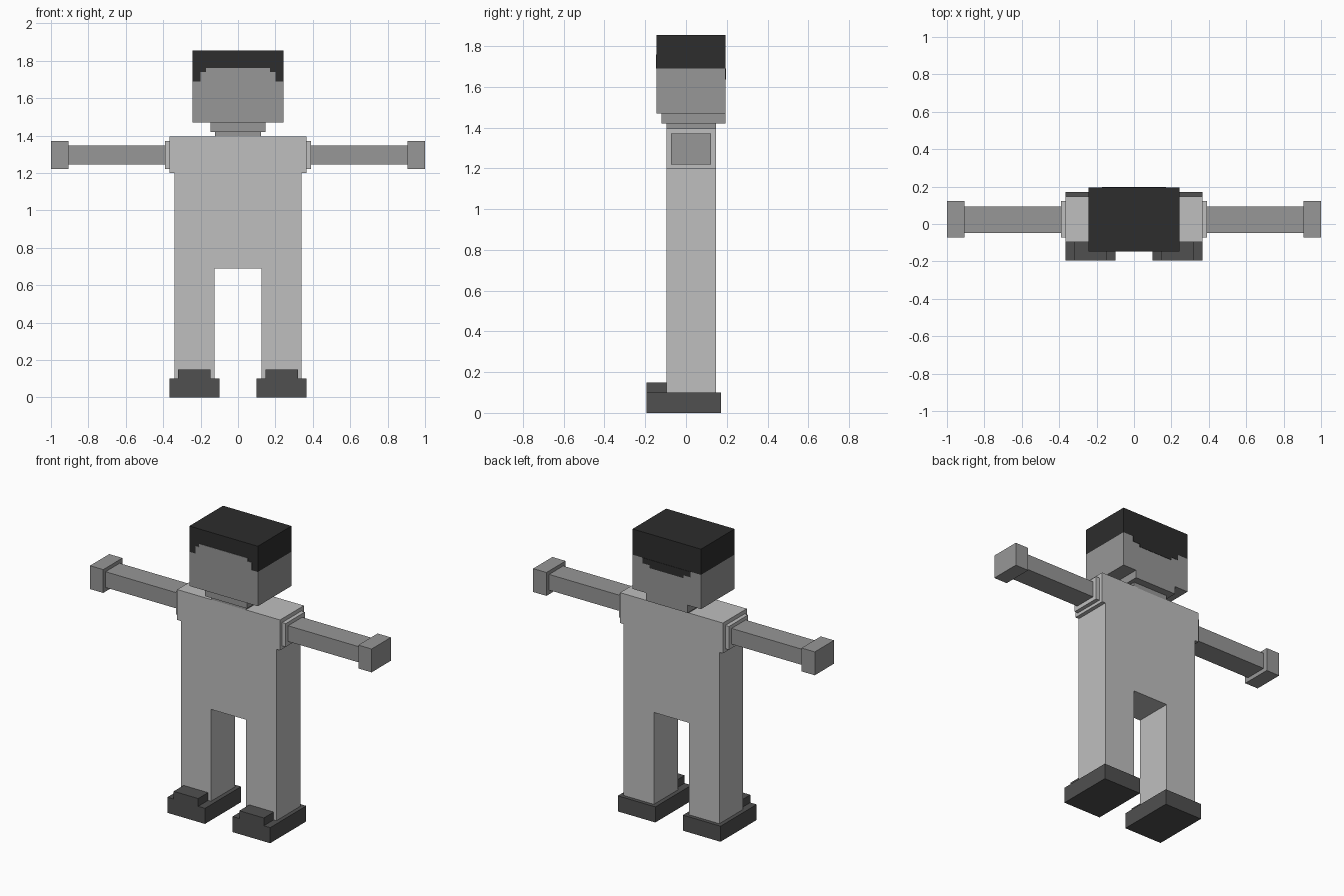
import bpy
import bmesh

cube = bpy.data.objects.get("Cube")
if cube:
    bpy.data.objects.remove(cube, do_unlink=True)


def material(name, value):
    mat = bpy.data.materials.new(name)
    mat.use_nodes = True
    colour = (value, value, value, 1)
    mat.diffuse_color = colour
    bsdf = mat.node_tree.nodes["Principled BSDF"]
    bsdf.inputs["Base Color"].default_value = colour
    bsdf.inputs["Roughness"].default_value = 0.9
    return mat


CLOTH = material("light grey cloth", 0.52)
SKIN = material("mid grey skin", 0.31)
SHOE = material("dark grey shoe", 0.08)
HAIR = material("near black hair", 0.026)


def extrude(name, outline, y0, y1, mat):
    """Extrude an x-z outline from y0 to y1."""
    bm = bmesh.new()
    face = bm.faces.new([bm.verts.new((x, y0, z)) for x, z in outline])
    result = bmesh.ops.extrude_face_region(bm, geom=[face])
    for v in result["geom"]:
        if isinstance(v, bmesh.types.BMVert):
            v.co.y = y1
    bmesh.ops.recalc_face_normals(bm, faces=bm.faces)
    mesh = bpy.data.meshes.new(name)
    bm.to_mesh(mesh)
    bm.free()
    mesh.materials.append(mat)
    obj = bpy.data.objects.new(name, mesh)
    bpy.context.scene.collection.objects.link(obj)
    return obj


def box(name, x, y, z, mat):
    outline = [(x[0], z[0]), (x[1], z[0]), (x[1], z[1]), (x[0], z[1])]
    return extrude(name, outline, y[0], y[1], mat)


def mirrored(half):
    """Complete a right-half outline with its mirror image."""
    return half + [(-x, z) for x, z in reversed(half)]


# Torso, shoulders and trouser legs in one silhouette
BODY_Y = (-0.095, 0.147)
body = [(0.125, 0.69), (0.125, 0.09), (0.34, 0.09), (0.34, 1.2),
        (0.365, 1.2), (0.365, 1.395)]
extrude("body", mirrored(body), *BODY_Y, CLOTH)

# Neck, jaw and head
box("neck", (-0.122, 0.122), BODY_Y, (1.39, 1.42), SKIN)
box("jaw", (-0.148, 0.148), (-0.121, 0.195), (1.42, 1.47), SKIN)
HEAD_X, HEAD_Y, HAIRLINE, CROWN = 0.243, (-0.146, 0.195), 1.69, 1.855
box("head", (-HEAD_X, HEAD_X), HEAD_Y, (1.47, HAIRLINE), SKIN)
box("hair", (-HEAD_X, HEAD_X), HEAD_Y, (HAIRLINE, CROWN), HAIR)

# Stepped forehead below the fringe, and stepped hair at the nape
forehead = [(0.2, HAIRLINE), (0.2, 1.74), (0.172, 1.74), (0.172, 1.76)]
extrude("forehead", mirrored(forehead), HEAD_Y[0] - 0.002, HEAD_Y[0] + 0.002, SKIN)
nape = [(0.17, HAIRLINE), (0.17, 1.655), (0.12, 1.655), (0.12, 1.637)]
extrude("nape_hair", mirrored(nape), HEAD_Y[1] - 0.002, HEAD_Y[1] + 0.002, HAIR)

# Arms, hands and shoes on both sides
for side, s in (("left", 1), ("right", -1)):
    def part(name, x, y, z, mat):
        box(f"{side}_{name}", (s * x[0], s * x[1]), y, z, mat)

    part("sleeve_cuff", (0.36, 0.39), (-0.073, 0.122), (1.22, 1.37), CLOTH)
    part("arm", (0.38, 0.91), (-0.049, 0.094), (1.246, 1.347), SKIN)
    part("hand", (0.906, 1.0), (-0.073, 0.122), (1.22, 1.37), SKIN)
    part("shoe", (0.098, 0.365), (-0.195, 0.171), (0, 0.1), SHOE)
    part("shoe_toe", (0.146, 0.32), (-0.195, -0.09), (0.1, 0.15), SHOE)
